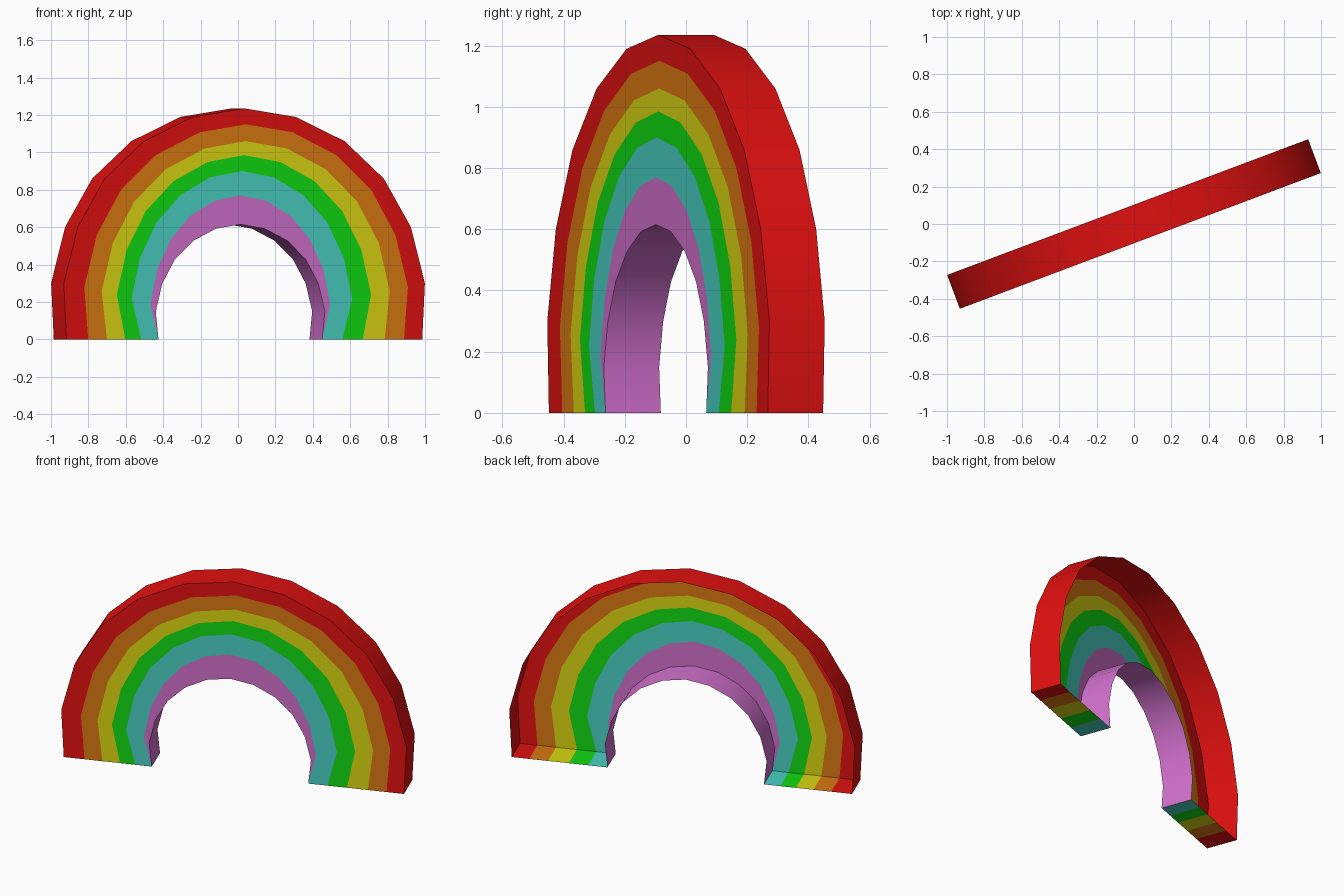
import bpy
import bmesh
import math

cube = bpy.data.objects.get("Cube")
if cube:
    bpy.data.objects.remove(cube, do_unlink=True)


def make_material(name, colour):
    mat = bpy.data.materials.new(name)
    mat.use_nodes = True
    rgba = (*colour, 1.0)
    mat.diffuse_color = rgba
    mat.node_tree.nodes["Principled BSDF"].inputs["Base Color"].default_value = rgba
    return mat


# Colours from the outer band to the inner band
COLOURS = [
    ("red", (0.75, 0.005, 0.005)),
    ("orange", (0.70, 0.19, 0.006)),
    ("yellow", (0.70, 0.67, 0.006)),
    ("green", (0.005, 0.70, 0.006)),
    ("teal", (0.065, 0.63, 0.55)),
    ("pink", (0.63, 0.16, 0.60)),
]

# Band edges: half width, half width at the foot, height, sideways shift
EDGES = [
    (1.031, 1.016, 1.235, 0.0),
    (0.924, 0.902, 1.15, 0.01),
    (0.823, 0.793, 1.06, 0.008),
    (0.726, 0.678, 0.985, -0.002),
    (0.630, 0.574, 0.90, -0.014),
    (0.514, 0.4675, 0.77, -0.023),
    (0.483, 0.4675, 0.615, -0.023),
]

# Shared half arch above the foot, as fractions of half width and height
ARCH = [(1.0, 0.243), (0.923, 0.486), (0.773, 0.696),
        (0.556, 0.858), (0.286, 0.963), (0.0, 1.0)]
HALF_DEPTH = 0.0965


def arch_points(width, foot, height, shift):
    half = [(foot, 0.0)] + [(width * u, height * v) for u, v in ARCH]
    left = [(-x, z) for x, z in reversed(half[:-1])]
    return [(x + shift, z) for x, z in half + left]


bm = bmesh.new()


def add_curve(points, y):
    return [bm.verts.new((x, y, z)) for x, z in points]


def add_strip(a, b, material):
    for i in range(len(a) - 1):
        bm.faces.new((a[i], a[i + 1], b[i + 1], b[i])).material_index = material


curves = [arch_points(*edge) for edge in EDGES]
front = [add_curve(c, -HALF_DEPTH) for c in curves]
back = [add_curve(c, HALF_DEPTH) for c in curves]

# Striped front sheet
last = len(COLOURS) - 1
for band in range(len(COLOURS)):
    add_strip(front[band], front[band + 1], band)

# Outer and inner walls; the back stays open
add_strip(back[0], front[0], 0)
add_strip(front[-1], back[-1], last)

# Striped soles; the innermost band tapers away above them
for band in range(last):
    for end in (0, -1):
        sole = (front[band][end], front[band + 1][end],
                back[band + 1][end], back[band][end])
        bm.faces.new(sole if end else sole[::-1]).material_index = band

# Weld the tapered foot and drop unused back points
bmesh.ops.remove_doubles(bm, verts=bm.verts[:], dist=0.0005)
bmesh.ops.delete(bm, geom=[v for v in bm.verts if not v.link_faces], context='VERTS')
bmesh.ops.recalc_face_normals(bm, faces=bm.faces[:])
sheet = min(bm.faces, key=lambda f: f.calc_center_median().y)
if sheet.normal.y > 0:
    bmesh.ops.reverse_faces(bm, faces=bm.faces[:])

mesh = bpy.data.meshes.new("rainbow_arch")
bm.to_mesh(mesh)
bm.free()
for name, colour in COLOURS:
    mesh.materials.append(make_material(name, colour))

arch = bpy.data.objects.new("rainbow_arch", mesh)
bpy.context.collection.objects.link(arch)
arch.rotation_euler.z = math.radians(20.6)

# Smooth walls with crisp rims
bpy.ops.object.select_all(action='DESELECT')
arch.select_set(True)
bpy.context.view_layer.objects.active = arch
bpy.ops.object.shade_smooth_by_angle(angle=math.radians(30))
